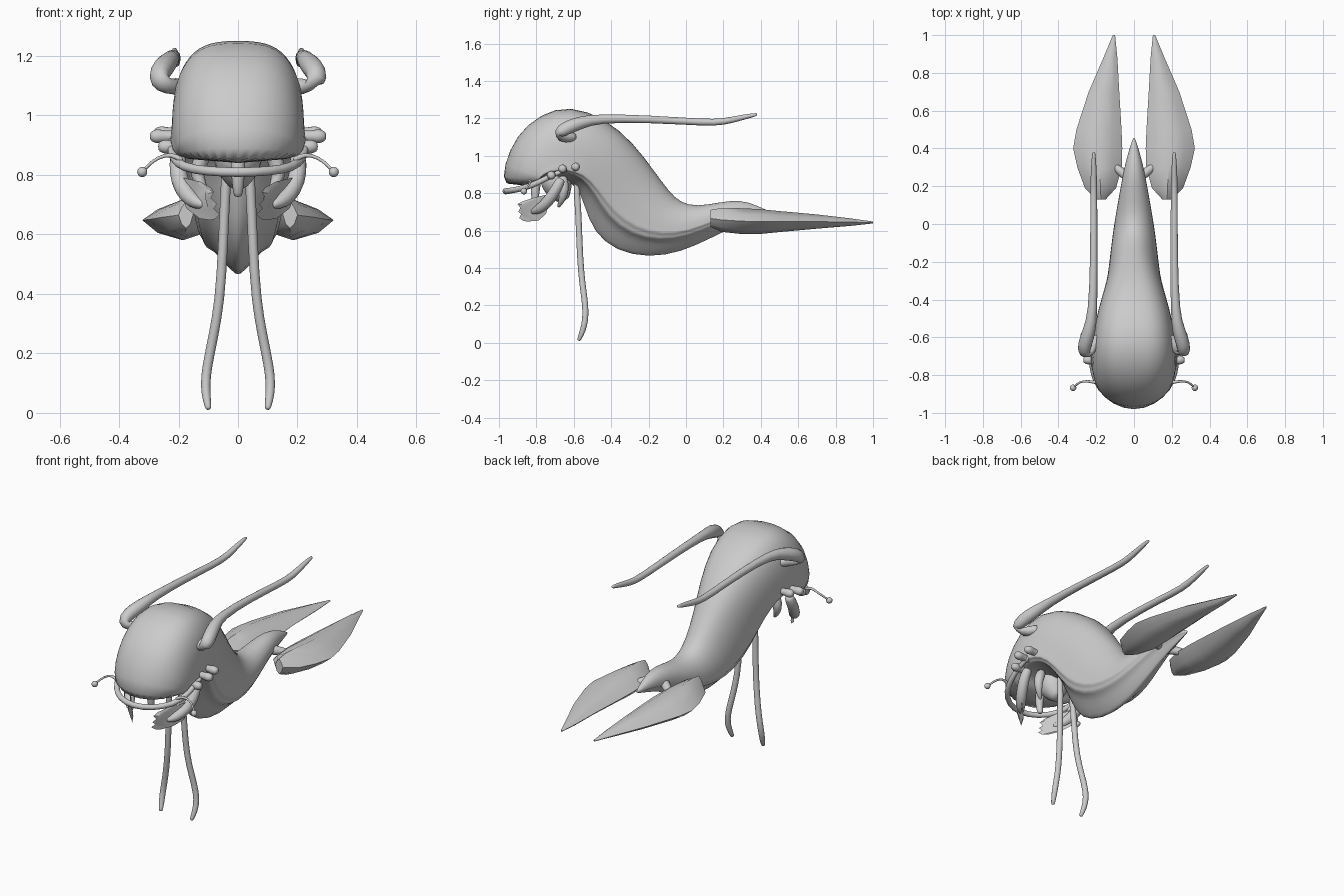
import bpy, bmesh, math
from mathutils import Vector


def mesh_object(name, verts, faces, subdiv=0, angle=180):
    me = bpy.data.meshes.new(name)
    me.from_pydata(verts, [], faces)
    bm = bmesh.new()
    bm.from_mesh(me)
    bmesh.ops.recalc_face_normals(bm, faces=bm.faces)
    bm.to_mesh(me)
    bm.free()
    ob = bpy.data.objects.new(name, me)
    bpy.context.collection.objects.link(ob)
    if subdiv:
        m = ob.modifiers.new("smooth", 'SUBSURF')
        m.levels = m.render_levels = subdiv
    for p in me.polygons:
        p.use_smooth = True
    bpy.ops.object.select_all(action='DESELECT')
    ob.select_set(True)
    bpy.context.view_layer.objects.active = ob
    if not subdiv:
        bpy.ops.object.shade_smooth_by_angle(angle=math.radians(angle))
    return ob


def loft(name, rings, subdiv=0, angle=180):
    n = len(rings[0])
    verts = [v for r in rings for v in r]
    faces = [(i * n + j, i * n + (j + 1) % n, (i + 1) * n + (j + 1) % n, (i + 1) * n + j)
             for i in range(len(rings) - 1) for j in range(n)]
    faces.append(tuple(range(n)))
    faces.append(tuple(range((len(rings) - 1) * n, len(rings) * n)))
    return mesh_object(name, verts, faces, subdiv, angle)


def tube(name, pts, s=1, seg=8, subdiv=1):
    """Tapered tube through (x, y, z, radius) points; s flips it to the other side."""
    P = [Vector((s * p[0], p[1], p[2])) for p in pts]
    rings, side = [], None
    for i, p in enumerate(P):
        t = (P[min(i + 1, len(P) - 1)] - P[max(i - 1, 0)]).normalized()
        if side is None:
            side = t.orthogonal()
        side = (side - t * side.dot(t)).normalized()
        up = t.cross(side)
        r = pts[i][3]
        ring = [p + (side * math.cos(a) + up * math.sin(a)) * r
                for a in [2 * math.pi * k / seg for k in range(seg)]]
        if i == 0:
            rings.append([p + (q - p) * 0.6 - t * r * 0.3 for q in ring])
        rings.append(ring)
        if i == len(P) - 1:
            rings.append([p + (q - p) * 0.6 + t * r * 0.5 for q in ring])
    return loft(name, rings, subdiv)


def ball(name, loc, r):
    bpy.ops.mesh.primitive_uv_sphere_add(segments=16, ring_count=10, radius=r, location=loc)
    bpy.context.object.name = name
    bpy.ops.object.shade_smooth()


# body: top y,z / bottom y,z / half width / squareness / shell edge height fraction
STATIONS = [
    (-.985, .82, -.78, .85, .20, 2.0, .10), (-.975, .95, -.76, .88, .217, 2.1, .10),
    (-.91, 1.11, -.73, .885, .223, 2.4, .11), (-.78, 1.225, -.69, .88, .225, 2.8, .13),
    (-.62, 1.272, -.64, .865, .222, 3.0, .16), (-.43, 1.20, -.58, .83, .208, 2.8, .22),
    (-.28, 1.07, -.545, .73, .18, 2.5, .30), (-.17, .92, -.50, .59, .153, 2.2, .36),
    (-.09, .81, -.38, .485, .135, 2.1, .42), (-.03, .75, -.20, .450, .12, 2, .46),
    (.06, .728, -.03, .48, .102, 2, .50), (.18, .752, .12, .55, .077, 2, .55),
    (.29, .765, .26, .62, .056, 2, .55), (.38, .735, .38, .66, .03, 2, .55),
    (.46, .695, .46, .685, .004, 2, .5)]
rings = []
for ty, tz, by, bz, w, n, e in STATIONS:
    half = []
    for k in range(9):  # back shell
        a = math.pi / 2 * k / 8
        half.append((w * math.sin(a) ** (2 / n), e + (1 - e) * max(math.cos(a), 0) ** (2 / n)))
    half += [(w * 1.03, e * .93), (w * .90, e * .82), (w * .93, e * .70)]  # rim and groove
    for t in (.55, .75, .92, 1):  # belly
        half.append((w * .9 * (1 - t ** 2.2), e * .62 * (1 - t) / .45))
    full = half + [(-x, h) for x, h in half[-2:0:-1]]
    rings.append([(x, by + (ty - by) * h, bz + (tz - bz) * h) for x, h in full])
loft("body", rings, 1)

# lip around the front of the head
lip = [(.222, -.64, .925, .012), (.226, -.72, .895, .015), (.218, -.79, .855, .017),
       (.185, -.87, .825, .017), (.105, -.945, .812, .017)]
tube("head_lip", lip + [(0, -.975, .808, .018)] + [(-x, y, z, r) for x, y, z, r in lip[::-1]])

# small mouth under the lip
tube("mouth", [(0, -.80, .86, .03), (0, -.81, .79, .024), (0, -.80, .735, .018)])
tube("throat", [(0, -.70, .89, .10), (0, -.68, .82, .085), (0, -.66, .78, .05)])

for s, side in ((1, "right"), (-1, "left")):
    # long swept-back feelers
    tube("feeler_" + side, [
        (.19, -.60, 1.10, .03), (.235, -.68, 1.095, .032), (.268, -.69, 1.115, .036),
        (.262, -.64, 1.15, .042), (.235, -.56, 1.178, .038), (.218, -.47, 1.20, .026),
        (.212, -.20, 1.197, .022), (.213, .10, 1.177, .02), (.213, .20, 1.18, .02),
        (.213, .30, 1.205, .016), (.213, .375, 1.22, .01)], s)
    # hanging legs
    tube("leg_" + side, [
        (.04, -.585, .86, .016), (.04, -.582, .77, .019), (.045, -.575, .70, .018),
        (.055, -.567, .45, .018), (.07, -.555, .32, .018), (.095, -.537, .20, .018),
        (.11, -.537, .12, .018), (.108, -.553, .06, .017), (.10, -.572, .017, .012)], s)
    # eye stalks
    tube("eye_stalk_" + side, [
        (.19, -.84, .85, .012), (.225, -.835, .872, .008), (.27, -.83, .858, .006),
        (.30, -.845, .835, .006), (.322, -.867, .81, .006)], s)
    ball("eye_" + side, (s * .322, -.867, .81), .017)
    # row of stubby knobs on the cheek
    for i, (y, z, x) in enumerate(((-.72, .895, .25), (-.66, .93, .278), (-.59, .94, .265))):
        tube(f"cheek_knob_{i}_{side}", [(.19, y, z, .022), (x - .03, y, z, .02),
                                        (x - .01, y, z, .028), (x + .008, y, z, .022)], s)
    # mouth arms with jagged claw plates
    tube("mouth_arm_" + side, [
        (.20, -.67, .87, .03), (.205, -.70, .81, .032), (.185, -.74, .75, .034),
        (.15, -.79, .71, .03), (.12, -.82, .70, .015)], s)
    outline = [(.20, -.73, .79), (.135, -.80, .775), (.10, -.86, .755), (.09, -.89, .74),
               (.10, -.875, .72), (.08, -.885, .70), (.09, -.87, .685), (.07, -.88, .665),
               (.085, -.86, .65), (.12, -.80, .655), (.165, -.76, .69)]
    offset = (.018, .022, -.004)
    loft("claw_plate_" + side, [[(s * (x + d * offset[0]), y + d * offset[1], z + d * offset[2])
                                 for x, y, z in outline] for d in (-.5, .5)], 0, 35)
    tube("inner_mouth_arm_" + side, [(.11, -.66, .88, .03), (.14, -.65, .82, .03),
                                     (.13, -.66, .77, .022), (.10, -.68, .73, .01)], s)
    # leaf shaped tail fins: y, inner x, outer x, centre z, half thickness
    fin = []
    for y, xi, xo, z, t in ((.13, .15, .20, .665, .045), (.19, .095, .26, .657, .064),
                            (.30, .065, .30, .65, .069), (.40, .062, .322, .648, .066),
                            (.50, .066, .305, .648, .056), (.70, .078, .24, .648, .038),
                            (.88, .088, .162, .645, .02), (1.0, .10, .112, .643, .005)):
        fin.append([(s * (xi + (xo - xi) * u), y, z + v * t) for u, v in
                    ((0, .1), (.2, .6), (.5, 1), (.8, .55), (1, 0),
                     (.8, -.65), (.5, -1), (.2, -.65))])
    loft("tail_fin_" + side, fin, 0, 50)
    tube("fin_root_" + side, [(.03, .25, .68, .03), (.06, .27, .675, .028), (.11, .31, .66, .02)], s)
